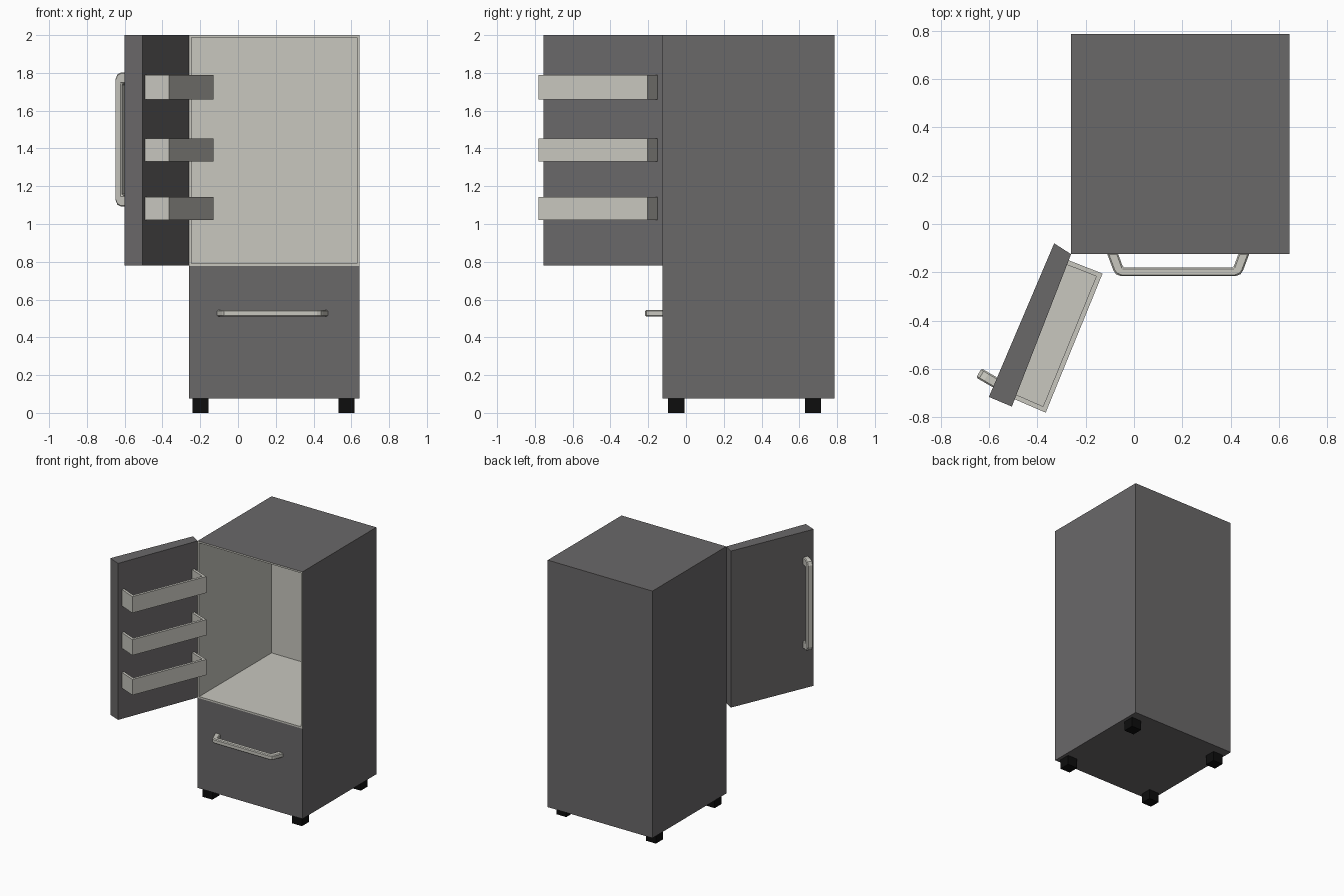
import bpy, bmesh
from mathutils import Vector as V

if "Cube" in bpy.data.objects:
    bpy.data.objects.remove(bpy.data.objects["Cube"])


def material(name, rgb):
    m = bpy.data.materials.new(name)
    m.diffuse_color = (*rgb, 1)
    m.use_nodes = True
    m.node_tree.nodes["Principled BSDF"].inputs["Base Color"].default_value = m.diffuse_color
    return m


GREY = material("dark grey", (0.144, 0.138, 0.141))
CREAM = material("pale cream", (0.578, 0.571, 0.52))
BLACK = material("black", (0.004, 0.004, 0.004))


def finish(name, bm, *mats):
    bmesh.ops.recalc_face_normals(bm, faces=bm.faces)
    me = bpy.data.meshes.new(name)
    bm.to_mesh(me)
    bm.free()
    for m in mats:
        me.materials.append(m)
    ob = bpy.data.objects.new(name, me)
    bpy.context.collection.objects.link(ob)
    return ob


def prism(name, pts, offset, mat):
    """Sweep a flat outline along an offset."""
    bm = bmesh.new()
    face = bm.faces.new([bm.verts.new(p) for p in pts])
    ext = bmesh.ops.extrude_face_region(bm, geom=[face], use_keep_orig=True)
    verts = [g for g in ext["geom"] if isinstance(g, bmesh.types.BMVert)]
    bmesh.ops.translate(bm, verts=verts, vec=offset)
    return finish(name, bm, mat)


def box_bmesh(lo, hi):
    bm = bmesh.new()
    bmesh.ops.create_cube(bm, size=1)
    for v in bm.verts:
        v.co = V([(lo[i] + hi[i]) / 2 + v.co[i] * (hi[i] - lo[i]) for i in range(3)])
    return bm


# Cabinet: box with the front split, upper part hollowed into a pale liner
SPLIT = 0.777
bm = box_bmesh((-0.26, -0.125, 0.075), (0.643, 0.785, 2.0))
bmesh.ops.bisect_plane(bm, geom=bm.verts[:] + bm.edges[:] + bm.faces[:],
                       plane_co=(0, 0, SPLIT), plane_no=(0, 0, 1))
bm.normal_update()
front = next(f for f in bm.faces
             if f.normal.y < -0.9 and f.calc_center_median().z > SPLIT)
rim = bmesh.ops.inset_region(bm, faces=[front], thickness=0.018)["faces"]
ext = bmesh.ops.extrude_face_region(bm, geom=[front])["geom"]
back = next(g for g in ext if isinstance(g, bmesh.types.BMFace))
bmesh.ops.translate(bm, verts=back.verts[:], vec=(0, 0.892, 0))
if front.is_valid and front is not back:
    bm.faces.remove(front)
liner = {back} | {f for e in back.edges for f in e.link_faces} | set(rim)
for f in liner:
    f.material_index = 1
finish("cabinet", bm, GREY, CREAM)

# Feet
for side, x in (("left", -0.198), ("right", 0.575)):
    for end, y in (("front", -0.052), ("back", 0.672)):
        finish(f"{end}_{side}_foot",
               box_bmesh((x - 0.043, y - 0.043, 0), (x + 0.043, y + 0.043, 0.077)), BLACK)

# Open door
prism("door", [V((-0.33, -0.08, 0.78)), V((-0.26, -0.125, 0.78)),
               V((-0.505, -0.755, 0.78)), V((-0.6, -0.715, 0.78))],
      V((0, 0, 1.22)), GREY)

# Door bins: three thin walls and a floor, closed at the back by the door
a, b, c, d = (V(p) for p in ((-0.27, -0.15, 0), (-0.13, -0.205, 0),
                             (-0.365, -0.78, 0), (-0.495, -0.724, 0)))
along, across = (c - b).normalized() * 0.02, (a - b).normalized() * 0.02
inner = [a + along, b + along + across, c - along + across, d - along]
for i, (z0, z1) in enumerate(((1.02, 1.142), (1.33, 1.452), (1.66, 1.788))):
    up = V((0, 0, z0))
    prism(f"door_bin_{i + 1}", [p + up for p in [a, b, c, d] + inner[::-1]],
          V((0, 0, z1 - z0)), CREAM)
    prism(f"door_bin_floor_{i + 1}", [p + up for p in inner], V((0, 0, 0.012)), CREAM)


def handle(name, origin, u, out, width, outer, inner_pts):
    """Bracket handle: mirrored half outline of (half length, projection)."""
    half = outer + inner_pts[::-1]
    n = len(outer)
    loop = (outer + [(-s, t) for s, t in outer[::-1]]
            + [(-s, t) for s, t in inner_pts] + inner_pts[::-1])
    w = u.cross(out).normalized()
    ob = prism(name, [origin + u * s + out * t - w * width / 2 for s, t in loop],
               w * width, CREAM)
    bev = ob.modifiers.new("soft edges", "BEVEL")
    bev.width = 0.006
    bev.segments = 1
    bev.limit_method = "ANGLE"
    bev.angle_limit = 1.2


# Drawer handle, slanted ends
handle("drawer_handle", V((0.183, -0.12, 0.527)), V((1, 0, 0)), V((0, -1, 0)), 0.036,
       [(0.295, 0), (0.268, 0.072), (0.257, 0.088), (0.235, 0.096)],
       [(0.25, 0), (0.228, 0.06)])

# Door handle, upright
handle("door_handle", V((-0.568, -0.659, 1.447)), V((0, 0, 1)),
       V((-0.863, 0.505, 0)), 0.044,
       [(0.355, 0), (0.355, 0.05), (0.345, 0.072), (0.318, 0.085)],
       [(0.295, 0), (0.295, 0.045)])
